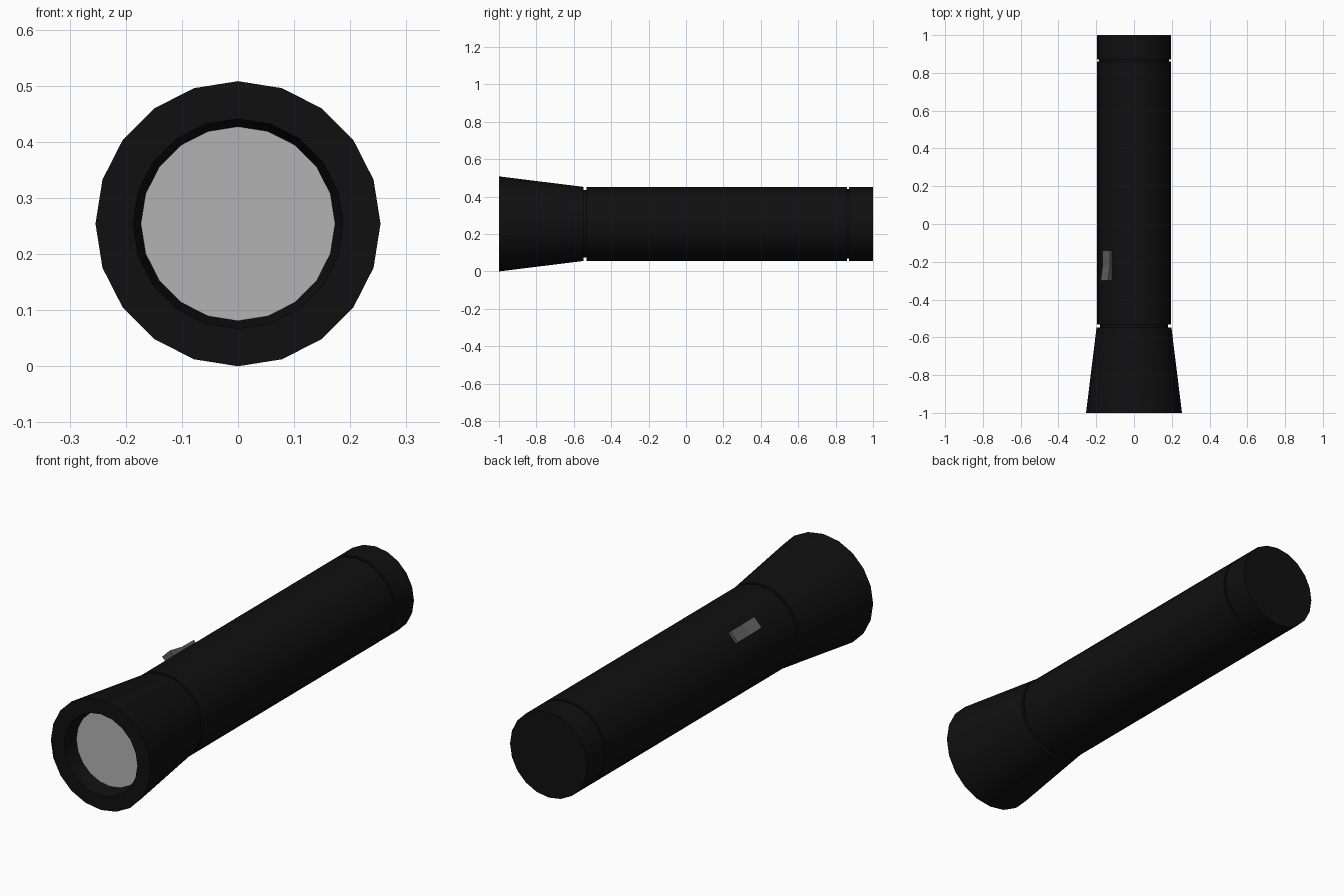
import bpy, bmesh, math
from mathutils import Vector

if "Cube" in bpy.data.objects:
    bpy.data.objects.remove(bpy.data.objects["Cube"])

SIDES = 20
AXIS_Z = 0.254


def material(name, value):
    m = bpy.data.materials.new(name)
    m.diffuse_color = (value, value, value, 1)
    m.use_nodes = True
    m.node_tree.nodes["Principled BSDF"].inputs["Base Color"].default_value = m.diffuse_color
    return m


black = material("black_plastic", 0.005)
lens_grey = material("lens_grey", 0.45)
switch_grey = material("switch_grey", 0.11)


def finish(bm, name, mat, smooth):
    bmesh.ops.recalc_face_normals(bm, faces=bm.faces)
    mesh = bpy.data.meshes.new(name)
    bm.to_mesh(mesh)
    bm.free()
    mesh.materials.append(mat)
    obj = bpy.data.objects.new(name, mesh)
    bpy.context.collection.objects.link(obj)
    if smooth:
        bpy.ops.object.select_all(action='DESELECT')
        obj.select_set(True)
        bpy.context.view_layer.objects.active = obj
        bpy.ops.object.shade_smooth_by_angle(angle=math.radians(30))
    return obj


def lathe(name, profile, mat, cap_start=False, cap_end=False):
    """Spin (radius, y) points around the long axis."""
    bm = bmesh.new()
    rings = []
    for r, y in profile:
        rings.append([bm.verts.new((r * math.sin(a), y, AXIS_Z + r * math.cos(a)))
                      for a in (2 * math.pi * i / SIDES for i in range(SIDES))])
    for r0, r1 in zip(rings, rings[1:]):
        for i in range(SIDES):
            j = (i + 1) % SIDES
            bm.faces.new((r0[i], r0[j], r1[j], r1[i]))
    if cap_start:
        bm.faces.new(rings[0])
    if cap_end:
        bm.faces.new(rings[-1])
    return finish(bm, name, mat, True)


# Flared head with a recessed rim
lathe("head", [(0.173, -0.93), (0.187, -1.0), (0.254, -1.0),
               (0.198, -0.547), (0.18, -0.547)], black)

# Lens disc at the bottom of the recess
bm = bmesh.new()
bm.faces.new([bm.verts.new((0.173 * math.sin(a), -0.93, AXIS_Z + 0.173 * math.cos(a)))
              for a in (2 * math.pi * i / SIDES for i in range(SIDES))])
lens = finish(bm, "lens", lens_grey, False)
if lens.data.polygons[0].normal.y > 0:
    lens.data.flip_normals()

# Barrel with a groove at each end
lathe("barrel", [(0.18, -0.547), (0.18, -0.533), (0.197, -0.533),
                 (0.197, 0.86), (0.186, 0.86), (0.186, 0.872)], black)

# Tail cap
lathe("tail_cap", [(0.186, 0.872), (0.197, 0.872), (0.197, 1.0)], black, cap_end=True)

# Rocker switch on the upper left: side profile (y, radius) extruded across
profile = [(-0.30, 0.18), (-0.30, 0.222), (-0.225, 0.209), (-0.14, 0.208), (-0.14, 0.18)]
out = Vector((-1, 0, 1)).normalized()
across = Vector((1, 0, 1)).normalized()
bm = bmesh.new()
sides = [[bm.verts.new(Vector((0, y, AXIS_Z)) + out * r + across * w) for y, r in profile]
         for w in (-0.028, 0.028)]
for s in sides:
    bm.faces.new(s)
for i in range(len(profile)):
    j = (i + 1) % len(profile)
    bm.faces.new((sides[0][i], sides[0][j], sides[1][j], sides[1][i]))
finish(bm, "switch", switch_grey, False)
